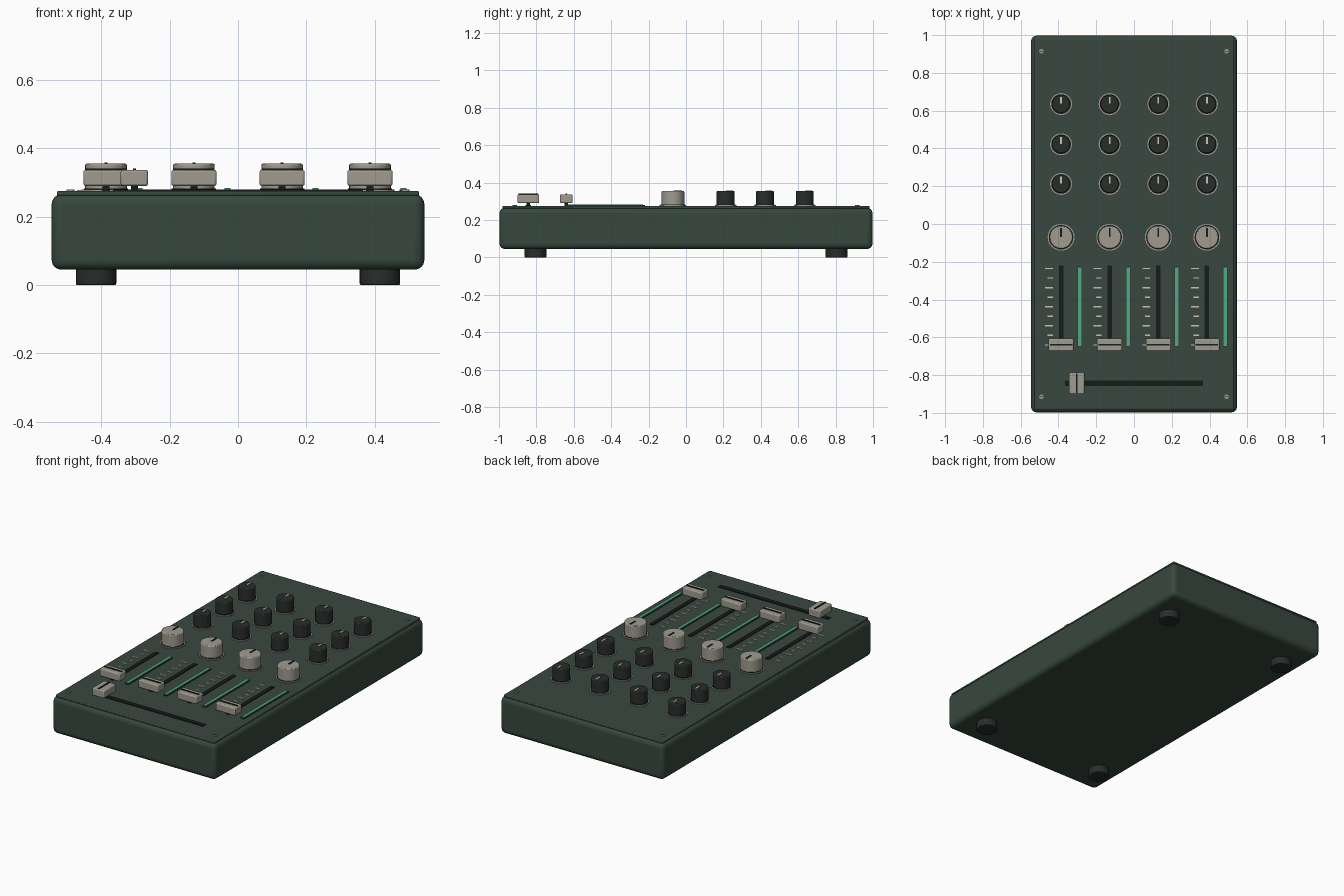
import bpy, math

if "Cube" in bpy.data.objects:
    bpy.data.objects.remove(bpy.data.objects["Cube"])


def material(name, rgb):
    m = bpy.data.materials.new(name)
    m.diffuse_color = (*rgb, 1)
    m.use_nodes = True
    m.node_tree.nodes["Principled BSDF"].inputs["Base Color"].default_value = m.diffuse_color
    return m


GREEN = material("case green", (0.037, 0.064, 0.047))
PANEL = material("panel green", (0.040, 0.064, 0.049))
DARK = material("charcoal", (0.021, 0.027, 0.023))
BLACK = material("slot black", (0.008, 0.011, 0.009))
GREY = material("warm grey", (0.35, 0.33, 0.28))
CREAM = material("cream", (0.60, 0.57, 0.45))
MINT = material("mint", (0.085, 0.40, 0.24))


def finish(ob, name, mat, bevel=0, segments=2):
    ob.name = name
    ob.data.materials.append(mat)
    if bevel:
        mod = ob.modifiers.new("soft edges", 'BEVEL')
        mod.width = bevel
        mod.segments = segments
        mod.limit_method = 'ANGLE'
        mod.angle_limit = math.radians(40)
    bpy.ops.object.shade_smooth_by_angle(angle=math.radians(35))
    return ob


def box(name, mat, x, y, z0, z1, hx, hy, bevel=0, segments=2):
    """Box centred on x, y with half sizes hx, hy, from z0 to z1."""
    bpy.ops.mesh.primitive_cube_add(size=1, location=(x, y, (z0 + z1) / 2))
    ob = bpy.context.object
    ob.scale = (2 * hx, 2 * hy, z1 - z0)
    bpy.ops.object.transform_apply(location=False, rotation=False, scale=True)
    return finish(ob, name, mat, bevel, segments)


def disc(name, mat, x, y, z0, z1, r, sides=32, bevel=0):
    bpy.ops.mesh.primitive_cylinder_add(vertices=sides, radius=r, depth=z1 - z0,
                                        location=(x, y, (z0 + z1) / 2))
    return finish(bpy.context.object, name, mat, bevel)


TOP = 0.275
CHANNELS = (-0.386, -0.129, 0.129, 0.386)

# Case and top panel
box("case", GREEN, 0, 0, 0.045, 0.265, 0.545, 0.997, 0.028, 4)
box("top_panel", PANEL, 0, 0, 0.26, TOP, 0.53, 0.982, 0.005, 2)

# Feet and corner screws
for sx in (-1, 1):
    for sy in (-1, 1):
        disc("foot", DARK, sx * 0.415, sy * 0.805, 0, 0.05, 0.059, 32, 0.004)
        disc("screw", GREY, sx * 0.49, sy * 0.915, TOP - 0.004, TOP + 0.004, 0.012, 16)
        box("screw_slot", BLACK, sx * 0.49, sy * 0.915, TOP, TOP + 0.005, 0.008, 0.0015)


def knob(x, y, r, mat, mark):
    """Knob on a thin ring, with a pointer towards the back."""
    disc("knob_ring", GREY, x, y, TOP - 0.003, TOP + 0.005, r + 0.010, 32)
    disc("knob_gap", BLACK, x, y, TOP, TOP + 0.007, r + 0.004, 32)
    disc("knob", mat, x, y, TOP, 0.355, r, 32, 0.005)
    box("knob_pointer", mark, x, y + r * 0.42, 0.353, 0.358, 0.0045, r * 0.38)


def fader_cap(x, y, hx, hy, along_x):
    """Grey cap on a dark stem, with a line across the top."""
    box("fader_stem", BLACK, x, y, TOP, 0.30, 0.010, 0.010)
    box("fader_cap", GREY, x, y, 0.290, 0.337, hx, hy, 0.006, 2)
    lx, ly = (hx - 0.006, 0.004) if along_x else (0.004, hy - 0.006)
    box("fader_cap_line", BLACK, x, y, 0.335, 0.341, lx, ly)


for x in CHANNELS:
    # Knob column
    for y in (0.635, 0.422, 0.212):
        knob(x, y, 0.048, DARK, CREAM)
    knob(x, -0.07, 0.061, GREY, BLACK)

    # Channel fader with scale and level strip
    box("fader_slot", BLACK, x, -0.435, TOP - 0.003, TOP + 0.004, 0.012, 0.215)
    for i in range(9):
        half = 0.021 if i % 2 == 0 else 0.014
        box("scale_tick", CREAM, x - 0.043 - half, -0.236 - i * 0.0505,
            TOP - 0.002, TOP + 0.003, half, 0.0032)
    box("level_strip_frame", DARK, x + 0.098, -0.437, TOP - 0.003, TOP + 0.004, 0.012, 0.212)
    box("level_strip", MINT, x + 0.098, -0.437, TOP, TOP + 0.009, 0.009, 0.208)
    fader_cap(x, -0.640, 0.066, 0.033, True)

# Cross fader
box("cross_fader_slot", BLACK, 0, -0.843, TOP - 0.003, TOP + 0.004, 0.366, 0.014)
fader_cap(-0.303, -0.843, 0.040, 0.058, False)
